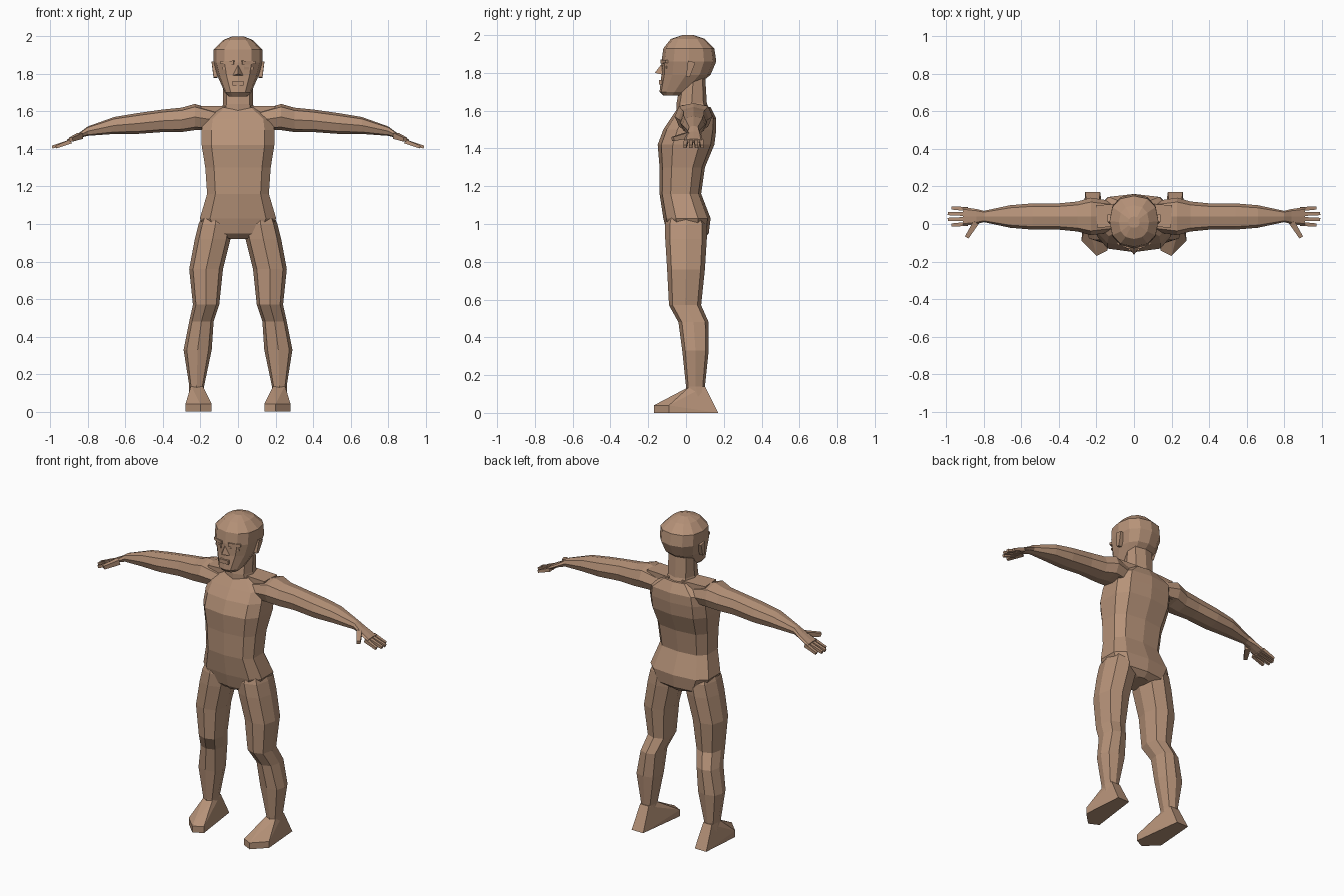
import bpy, bmesh
from math import sin, cos, tau, copysign
from mathutils import Vector

if "Cube" in bpy.data.objects:
    bpy.data.objects.remove(bpy.data.objects["Cube"], do_unlink=True)

skin = bpy.data.materials.new("skin brown")
skin.use_nodes = True
skin_colour = (0.47, 0.29, 0.19, 1)
skin.diffuse_color = skin_colour
skin.node_tree.nodes["Principled BSDF"].inputs["Base Color"].default_value = skin_colour


def finish(name, bm):
    """Turn the mesh data into a flat shaded, skin coloured object."""
    bmesh.ops.recalc_face_normals(bm, faces=bm.faces)
    mesh = bpy.data.meshes.new(name)
    bm.to_mesh(mesh)
    bm.free()
    mesh.materials.append(skin)
    bpy.context.collection.objects.link(bpy.data.objects.new(name, mesh))


def squared(value, power):
    """Push a sine or cosine outward so that a ring becomes boxier."""
    return copysign(abs(round(value, 6)) ** power, value)


def loft(name, sections, place, sides=8, power=0.75):
    """Join rings given as (position, low, high, low, high) into a closed tube."""
    bm = bmesh.new()
    rings = []
    for position, u_low, u_high, v_low, v_high in sections:
        ring = []
        for step in range(sides):
            angle = tau * step / sides - tau / 4
            u_part = (squared(cos(angle), power) + 1) / 2
            v_part = (squared(sin(angle), power) + 1) / 2
            u = u_low + u_part * (u_high - u_low)
            v = v_low + v_part * (v_high - v_low)
            ring.append(bm.verts.new(place(position, u, v)))
        rings.append(ring)
    for lower, upper in zip(rings, rings[1:]):
        for step in range(sides):
            before = step - 1
            bm.faces.new((lower[before], lower[step], upper[step], upper[before]))
    bm.faces.new(rings[0])
    bm.faces.new(rings[-1])
    finish(name, bm)


def upright_loft(name, sections, sides, power):
    """Symmetric tube from rings of (height, half width, front, back)."""
    full = [(height, -half, half, front, back) for height, half, front, back in sections]
    loft(name, full, lambda height, x, y: (x, y, height), sides, power)


def hull(name, points, flip=1):
    """Smallest solid around a few points."""
    bm = bmesh.new()
    for x, y, z in points:
        bm.verts.new((x * flip, y, z))
    bmesh.ops.convex_hull(bm, input=bm.verts)
    finish(name, bm)


def bar(name, start, end, start_radius, end_radius, flip=1):
    """Square tapered bar between two points."""
    start, end = Vector(start), Vector(end)
    along = (end - start).normalized()
    across = along.cross(Vector((0, 0, 1))).normalized()
    upward = along.cross(across)
    corners = [centre + radius * (i * across + j * upward)
               for centre, radius in ((start, start_radius), (end, end_radius))
               for i in (-1, 1) for j in (-1, 1)]
    hull(name, corners, flip)


# Trunk: pelvis, waist, chest and shoulders
trunk = [(.92, .05, -.07, .09), (.95, .17, -.1, .12), (1.03, .21, -.12, .13),
         (1.16, .17, -.14, .08), (1.3, .18, -.14, .1), (1.42, .2, -.15, .15),
         (1.5, .2, -.12, .16), (1.56, .19, -.08, .16), (1.62, .1, -.04, .13)]
upright_loft("torso", trunk, sides=10, power=.65)

# Neck and head
neck = [(1.56, .1, -.05, .14), (1.64, .08, -.05, .11), (1.8, .08, -.02, .1)]
upright_loft("neck", neck, sides=8, power=.75)
skull = [(1.68, .05, -.12, -.03), (1.7, .07, -.14, .02), (1.79, .11, -.13, .13),
         (1.86, .13, -.13, .16), (1.93, .13, -.12, .15), (1.98, .08, -.08, .1),
         (2, .03, -.02, .04)]
upright_loft("head", skull, sides=12, power=.85)

# Face
hull("nose", [(0, -.12, 1.86), (0, -.165, 1.8), (.03, -.12, 1.79), (-.03, -.12, 1.79)])
bar("mouth", (-.03, -.13, 1.75), (.03, -.13, 1.75), .012, .012)

# Paired limbs: arm rings are (reach, half depth, bottom, top)
arm_centre = .04
arm = [(.1, .08, 1.5, 1.6), (.23, .1, 1.5, 1.64), (.3, .08, 1.49, 1.62), (.4, .07, 1.49, 1.61),
       (.54, .07, 1.48, 1.59), (.66, .06, 1.48, 1.57), (.8, .03, 1.47, 1.52),
       (.84, .04, 1.46, 1.49), (.91, .05, 1.43, 1.45)]
arm_rings = [(reach, arm_centre - half, arm_centre + half, bottom, top)
             for reach, half, bottom, top in arm]
# Leg rings are (height, inner, outer, front, back)
leg = [(1.07, .06, .18, -.09, .08), (1, .03, .21, -.11, .11), (.92, .04, .23, -.11, .11),
       (.76, .08, .26, -.1, .1), (.57, .1, .24, -.09, .08), (.48, .13, .26, -.04, .12),
       (.33, .14, .29, -.02, .12), (.14, .18, .26, 0, .1), (.08, .18, .26, 0, .13)]
sole = [(.14, -.14), (.2, -.17), (.28, -.09), (.26, .17), (.18, .17)]
finger_tips = (.97, .99, .99, .97)

for side, flip in (("left", 1), ("right", -1)):
    loft(side + "_arm", arm_rings, lambda reach, y, z: (reach * flip, y, z))
    for index, tip in enumerate(finger_tips):
        spread = index / 3 - .5
        bar(f"{side}_finger_{index + 1}", (.89, arm_centre + spread * .08, 1.44),
            (tip, arm_centre + spread * .09, 1.41), .011, .008, flip)
    bar(side + "_thumb", (.84, .01, 1.47), (.89, -.07, 1.45), .016, .011, flip)
    bar(side + "_shoulder_slope", (.04, .05, 1.57), (.2, .04, 1.57), .06, .06, flip)

    loft(side + "_leg", leg, lambda height, x, y: (x * flip, y, height))
    # Foot: flat sole, low toe edge and raised instep
    toe_edge = [(x, y, .04) for x, y in sole[:3]]
    instep = [(x, y, .14) for x in (.19, .25) for y in (.02, .1)]
    hull(side + "_foot", [(x, y, 0) for x, y in sole] + toe_edge + instep, flip)

    # Ear, brow and eye
    bar(side + "_ear", (.12, .01, 1.78), (.12, .03, 1.86), .01, .02, flip)
    bar(side + "_brow", (.02, -.125, 1.86), (.09, -.1, 1.86), .01, .008, flip)
    bar(side + "_eye", (.03, -.12, 1.83), (.08, -.1, 1.83), .008, .006, flip)
